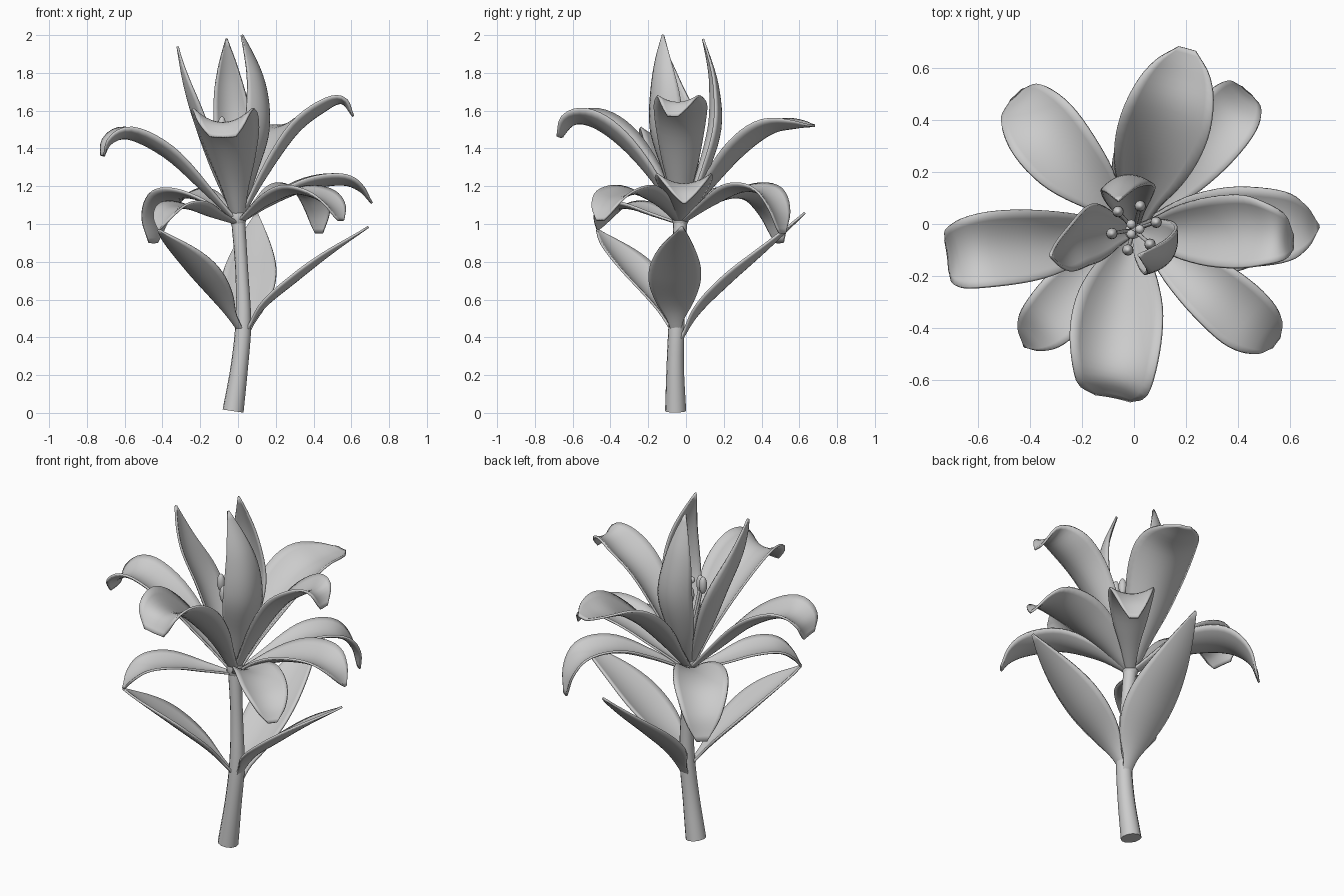
import bpy, math
from mathutils import Vector

old = bpy.data.objects.get("Cube")
if old:
    bpy.data.objects.remove(old, do_unlink=True)

grey = bpy.data.materials.new("plain_grey")
grey.use_nodes = True
grey.diffuse_color = (0.6, 0.6, 0.6, 1)
grey.node_tree.nodes["Principled BSDF"].inputs["Base Color"].default_value = (0.6, 0.6, 0.6, 1)


def finish(name, mesh):
    mesh.materials.clear()
    mesh.materials.append(grey)
    obj = bpy.data.objects.new(name, mesh)
    bpy.context.collection.objects.link(obj)
    mesh.polygons.foreach_set("use_smooth", [True] * len(mesh.polygons))
    return obj


def sample(keys, t):
    """Smooth interpolation through evenly spaced keys, t in 0..1."""
    last = len(keys) - 1
    i = min(int(t * last), last - 1)
    f = t * last - i
    b, c = keys[i], keys[i + 1]
    a = keys[i - 1] if i > 0 else b * 2 - c
    d = keys[i + 2] if i + 2 <= last else c * 2 - b
    return (b * 2 + (c - a) * f + (a * 2 - b * 5 + c * 4 - d) * f ** 2
            + (b * 3 - a - c * 3 + d) * f ** 3) * 0.5


BLUNT = [0.14, 0.38, 0.7, 0.93, 1.0, 0.93, 0.75, 0.4]
ROUND = [0.14, 0.4, 0.74, 0.95, 1.0, 0.86, 0.6, 0.2]
POINTED = [0.1, 0.45, 0.8, 1.0, 0.97, 0.8, 0.48, 0.04]
LEAF = [0.14, 0.3, 0.72, 0.98, 1.0, 0.8, 0.46, 0.03]


def blade(name, path, half_width, shape, cup, rows=24, cols=10):
    """Cupped petal or leaf swept along its midrib, flattening at the tip."""
    keys = [Vector(p) for p in path]
    out = keys[2] - keys[0]
    side = Vector((-out.y, out.x, 0)).normalized()
    verts, faces = [], []
    for r in range(rows + 1):
        t = r / rows
        lo, hi = max(t - 0.02, 0), min(t + 0.02, 1)
        normal = (sample(keys, hi) - sample(keys, lo)).cross(side).normalized()
        w = half_width * max(sample(shape, t), 0.02)
        lift = cup * w * (1 - 0.9 * t ** 5)
        for c in range(cols + 1):
            u = 2 * c / cols - 1
            verts.append(sample(keys, t) + side * (u * w) + normal * (lift * u * u))
    n = cols + 1
    for r in range(rows):
        for c in range(cols):
            k = r * n + c
            faces.append((k, k + 1, k + n + 1, k + n))
    mesh = bpy.data.meshes.new(name)
    mesh.from_pydata(verts, [], faces)
    obj = finish(name, mesh)
    solid = obj.modifiers.new("thickness", "SOLIDIFY")
    solid.thickness = 0.012
    solid.offset = 0
    return obj


def tube(name, path, radii):
    """Round tapering stalk."""
    curve = bpy.data.curves.new(name, "CURVE")
    curve.dimensions = "3D"
    curve.bevel_depth = 1
    curve.bevel_resolution = 4
    curve.use_fill_caps = True
    line = curve.splines.new("POLY")
    steps = 16
    line.points.add(steps)
    keys = [Vector(p) for p in path]
    for i, p in enumerate(line.points):
        p.co = (*sample(keys, i / steps), 1)
        p.radius = sample(radii, i / steps)
    temp = bpy.data.objects.new(name + "_path", curve)
    bpy.context.collection.objects.link(temp)
    bpy.context.view_layer.update()
    mesh = bpy.data.meshes.new_from_object(temp.evaluated_get(bpy.context.evaluated_depsgraph_get()))
    bpy.data.objects.remove(temp, do_unlink=True)
    obj = finish(name, mesh)
    bpy.context.view_layer.objects.active = obj
    obj.select_set(True)
    bpy.ops.object.shade_smooth_by_angle(angle=math.radians(50))
    obj.select_set(False)
    return obj


def bead(name, centre, radius, height):
    bpy.ops.mesh.primitive_uv_sphere_add(segments=12, ring_count=8, location=centre)
    obj = bpy.context.object
    obj.name = name
    obj.scale = (radius, radius, height)
    obj.data.materials.append(grey)
    bpy.ops.object.shade_smooth()
    obj.select_set(False)


# Stem and the swelling under the flower
tube("stem", [(-.026, -.055, .01), (.008, -.057, .25), (.028, -.05, .48), (.02, -.04, .75), (0, -.03, 1.03)],
     [.056, .046, .042, .034, .037])
bead("flower_base", (0, -.03, 1.04), .046, .07)

heart = (0, -.03, 1.0)

# Large arching petals
blade("petal_west", [heart, (-.18, -.05, 1.17), (-.38, -.08, 1.35), (-.57, -.1, 1.45),
      (-.67, -.12, 1.43), (-.715, -.12, 1.36)], .142, BLUNT, .45)
blade("petal_front", [heart, (-.03, -.17, 1.22), (-.06, -.33, 1.4), (-.08, -.48, 1.51),
      (-.08, -.59, 1.53), (-.08, -.665, 1.46)], .175, BLUNT, .58)
blade("petal_east", [heart, (.14, -.03, 1.24), (.31, -.03, 1.48), (.46, -.03, 1.6),
      (.55, -.045, 1.64), (.61, -.07, 1.57)], .138, ROUND, .45)
blade("petal_back", [heart, (.04, .14, 1.2), (.09, .3, 1.37), (.14, .45, 1.48),
      (.18, .58, 1.51), (.205, .675, 1.52)], .17, ROUND, .45)

# Upright inner petals
blade("upright_petal_east", [heart, (.075, -.07, 1.25), (.14, -.125, 1.5), (.12, -.13, 1.75),
      (.02, -.12, 2.0)], .11, POINTED, .5)
blade("upright_petal_west", [heart, (-.12, -.03, 1.25), (-.215, -.045, 1.5), (-.28, -.1, 1.72),
      (-.32, -.12, 1.94)], .11, POINTED, .5)
blade("upright_petal_back", [heart, (-.02, .1, 1.25), (-.03, .18, 1.5), (-.05, .165, 1.74),
      (-.06, .09, 1.98)], .1, POINTED, .5)

# Drooping lower petals
blade("lower_petal_east", [heart, (.17, -.01, 1.1), (.36, -.01, 1.18), (.54, -.01, 1.21),
      (.64, -.01, 1.18), (.71, -.01, 1.11)], .15, POINTED, .4)
blade("lower_petal_front_east", [heart, (.14, -.13, 1.1), (.29, -.25, 1.16), (.42, -.36, 1.14),
      (.5, -.42, 1.09), (.545, -.455, 1.02)], .125, ROUND, .35)
blade("lower_petal_back_east", [heart, (.14, .13, 1.1), (.26, .28, 1.17), (.36, .41, 1.16),
      (.41, .48, 1.07), (.43, .51, .95)], .12, ROUND, .35)
blade("lower_petal_back_west", [heart, (-.13, .12, 1.1), (-.25, .24, 1.14), (-.35, .36, 1.12),
      (-.42, .45, 1.03), (-.45, .495, .9)], .145, ROUND, .35)
blade("lower_petal_front_west", [heart, (-.13, -.15, 1.04), (-.24, -.27, 1.08), (-.33, -.37, 1.08),
      (-.39, -.43, 1.03), (-.42, -.47, .97)], .115, POINTED, .3)

# Stem leaves
blade("leaf_front_west", [(.02, -.06, .42), (-.09, -.15, .58), (-.21, -.27, .73), (-.32, -.38, .86),
      (-.42, -.47, .97)], .13, LEAF, .35)
blade("leaf_east", [(.03, -.05, .4), (.13, -.06, .55), (.31, -.06, .7), (.5, -.05, .85),
      (.69, -.02, .985)], .135, LEAF, .25)
blade("leaf_back", [(.025, -.04, .36), (.04, .06, .52), (.06, .22, .68), (.08, .42, .86),
      (.1, .63, 1.06)], .14, LEAF, .25)

# Stamens around a central pistil
for i in range(6):
    a = math.tau * i / 6 + 0.25
    x, y = math.cos(a), math.sin(a)
    top = 1.48 + .03 * (i % 2)
    tube(f"filament_{i}", [heart, (.03 * x, .03 * y - .02, 1.25), (.085 * x, .085 * y - .015, top)],
         [.009, .008, .007])
    bead(f"anther_{i}", (.088 * x, .088 * y - .015, top + .01), .022, .05)
tube("pistil", [heart, (0, -.025, 1.25), (0, -.02, 1.52)], [.016, .013, .011])
for i in range(3):
    a = math.tau * i / 3
    bead(f"pistil_lobe_{i}", (.022 * math.cos(a), .022 * math.sin(a) - .02, 1.53), .018, .018)
